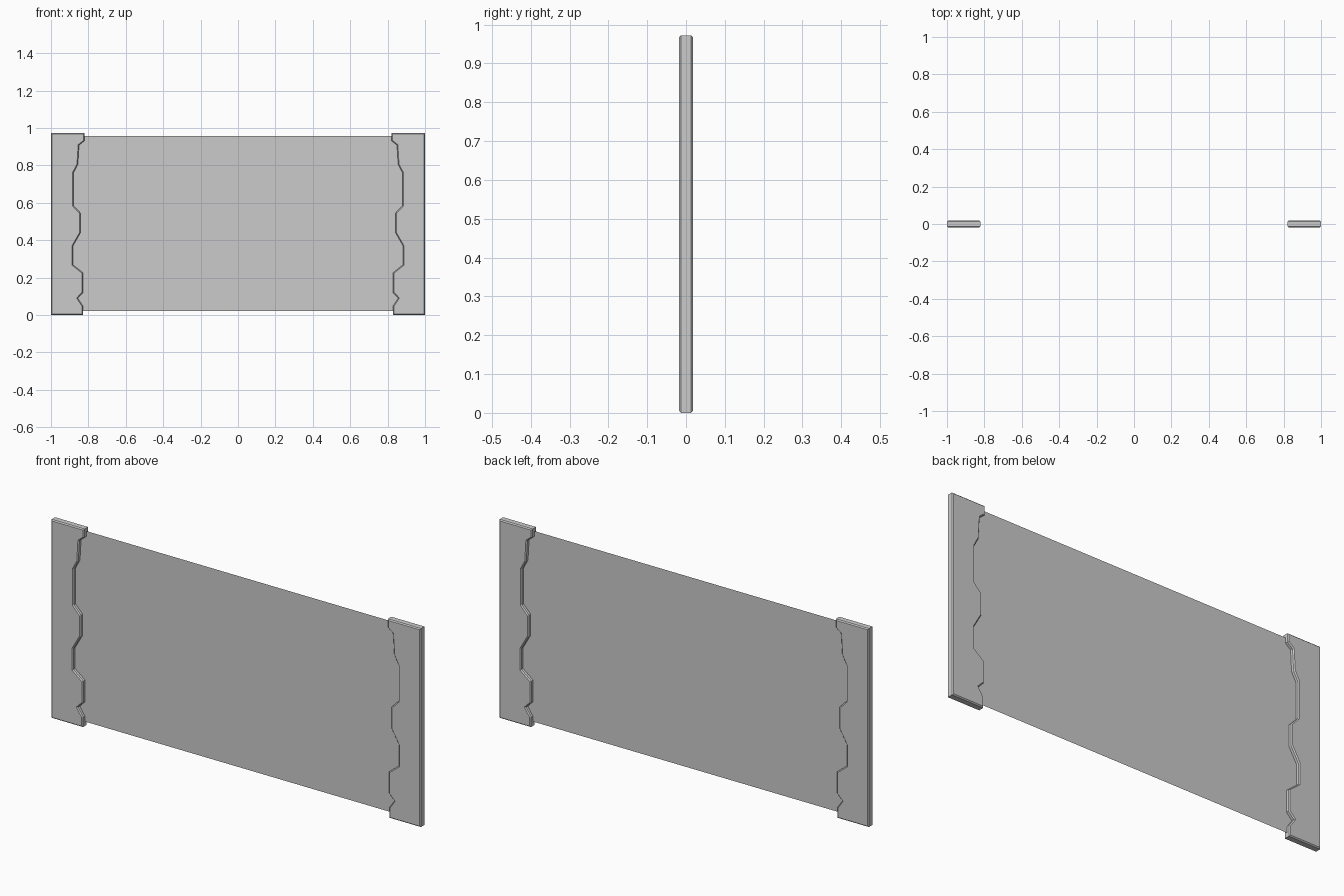
import bpy, bmesh

if "Cube" in bpy.data.objects:
    bpy.data.objects.remove(bpy.data.objects["Cube"])

HALF_DEPTH = 0.018
CHAMFER = 0.005

# Ragged inner edge of the right post, top to bottom, then the straight outer edge
PROFILE = [(0.822, 0.972), (0.822, 0.93), (0.85, 0.908), (0.856, 0.805),
           (0.88, 0.76), (0.88, 0.585), (0.842, 0.545), (0.842, 0.44),
           (0.882, 0.37), (0.882, 0.268), (0.828, 0.225), (0.828, 0.12),
           (0.857, 0.09), (0.83, 0.05), (0.83, 0.0), (1.0, 0.0), (1.0, 0.972)]


def make_object(name, bm):
    mesh = bpy.data.meshes.new(name)
    bm.to_mesh(mesh)
    bm.free()
    obj = bpy.data.objects.new(name, mesh)
    bpy.context.collection.objects.link(obj)
    return obj


def make_post(name, side):
    bm = bmesh.new()
    face = bm.faces.new([bm.verts.new((side * x, -HALF_DEPTH, z)) for x, z in PROFILE])
    ext = bmesh.ops.extrude_face_region(bm, geom=[face], use_keep_orig=True)
    for v in ext["geom"]:
        if isinstance(v, bmesh.types.BMVert):
            v.co.y = HALF_DEPTH
    # Chamfer the front and back outlines
    rims = [e for e in bm.edges if abs(e.verts[0].co.y - e.verts[1].co.y) < 1e-6]
    bmesh.ops.bevel(bm, geom=rims, offset=CHAMFER, segments=1,
                    affect='EDGES', profile=0.5)
    bmesh.ops.recalc_face_normals(bm, faces=bm.faces[:])
    return make_object(name, bm)


# Side posts
make_post("left_post", -1)
make_post("right_post", 1)

# Thin sheet stretched between the posts
bm = bmesh.new()
bm.faces.new([bm.verts.new(c) for c in ((-0.92, 0, 0.022), (0.92, 0, 0.022),
                                        (0.92, 0, 0.957), (-0.92, 0, 0.957))])
make_object("centre_panel", bm)
